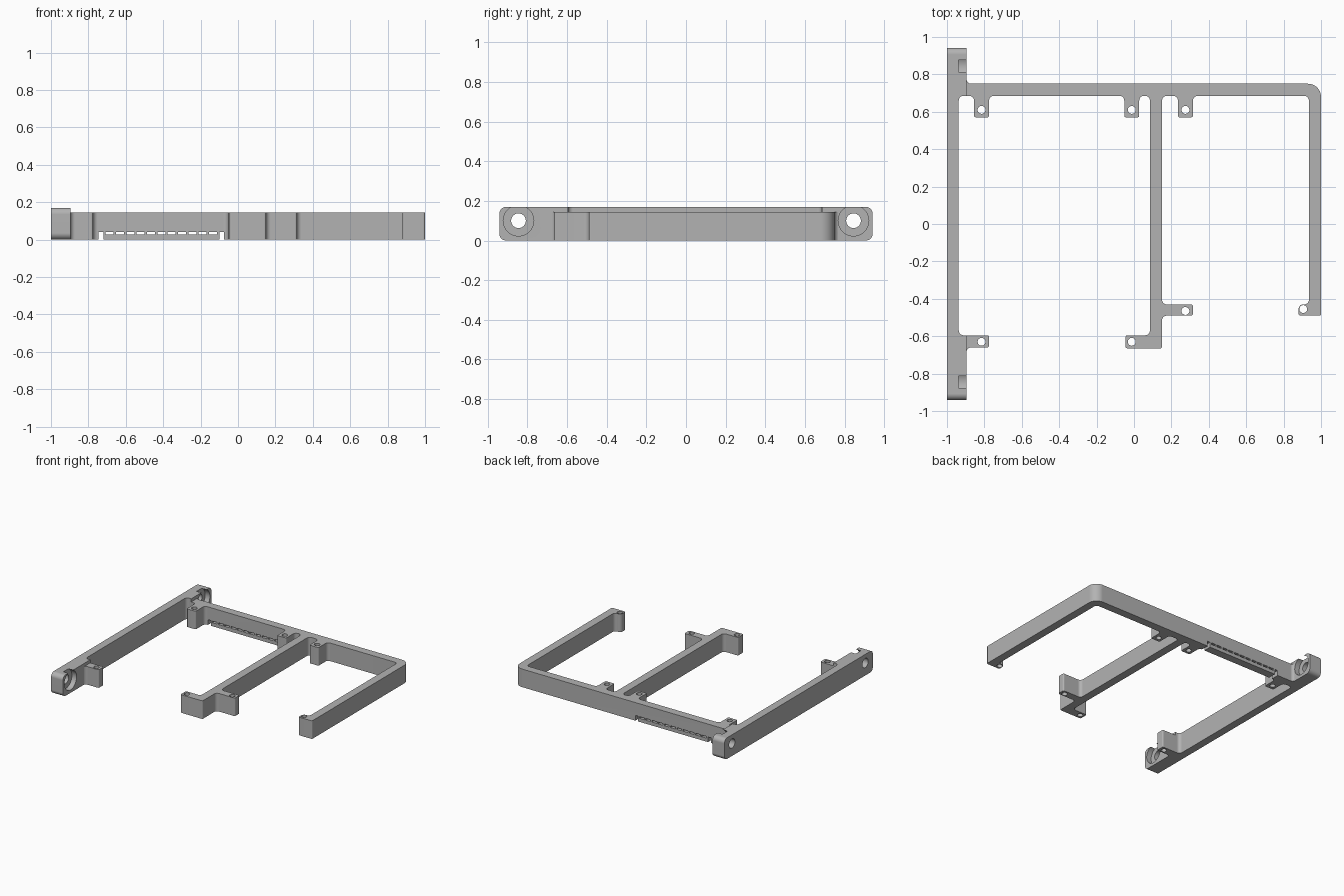
import bpy, bmesh, math
from mathutils import Vector, Matrix

if "Cube" in bpy.data.objects:
    bpy.data.objects.remove(bpy.data.objects["Cube"], do_unlink=True)

grey = bpy.data.materials.new("plain grey")
grey.use_nodes = True
grey.diffuse_color = (0.45, 0.45, 0.45, 1)
grey.node_tree.nodes["Principled BSDF"].inputs["Base Color"].default_value = grey.diffuse_color

BAR_TOP, RAIL_TOP = 0.145, 0.17
BACK_IN, BACK_OUT = 0.685, 0.75
EAR_X, RAIL_X = -0.895, -0.937


def make(name, bm):
    bmesh.ops.recalc_face_normals(bm, faces=bm.faces)
    mesh = bpy.data.meshes.new(name)
    bm.to_mesh(mesh)
    bm.free()
    mesh.materials.append(grey)
    obj = bpy.data.objects.new(name, mesh)
    bpy.context.collection.objects.link(obj)
    return obj


def rounded(points, convex, concave, special=None, steps=7):
    """Round every corner of a counter-clockwise outline."""
    special = special or {}
    out = []
    for i, p in enumerate(points):
        p = Vector(p)
        a = Vector(points[i - 1]) - p
        b = Vector(points[(i + 1) % len(points)]) - p
        turn = b.x * a.y - b.y * a.x
        r = special.get(points[i], convex if turn > 0 else concave)
        a.normalize()
        b.normalize()
        centre = p + (a + b) * r
        for k in range(steps + 1):
            t = k / steps * math.pi / 2
            out.append(centre - b * r * math.cos(t) - a * r * math.sin(t))
    return out


def prism(name, outline, low, high, along_x=False):
    """Extrude an outline along z, or a y-z outline along x."""
    bm = bmesh.new()
    verts = [bm.verts.new((low, u, v) if along_x else (u, v, low)) for u, v in outline]
    face = bm.faces.new(verts)
    top = bmesh.ops.extrude_face_region(bm, geom=[face])["geom"]
    shift = Vector((high - low, 0, 0) if along_x else (0, 0, high - low))
    bmesh.ops.translate(bm, vec=shift, verts=[v for v in top if isinstance(v, bmesh.types.BMVert)])
    return make(name, bm)


def add_box(bm, low, high):
    low, high = Vector(low), Vector(high)
    size = Matrix.Diagonal((high - low).to_4d())
    bmesh.ops.create_cube(bm, size=1, matrix=Matrix.Translation((low + high) / 2) @ size)


def cylinder(name, centre, radius, depth, along_x=False):
    bm = bmesh.new()
    turn = Matrix.Rotation(math.pi / 2, 4, 'Y') if along_x else Matrix()
    bmesh.ops.create_cone(bm, cap_ends=True, segments=40, radius1=radius, radius2=radius,
                          depth=depth, matrix=Matrix.Translation(centre) @ turn)
    return make(name, bm)


def boolean(target, tool, operation='DIFFERENCE'):
    mod = target.modifiers.new("join", 'BOOLEAN')
    mod.operation, mod.solver, mod.object = operation, 'EXACT', tool
    bpy.context.view_layer.objects.active = target
    bpy.ops.object.modifier_apply(modifier=mod.name)
    bpy.data.objects.remove(tool, do_unlink=True)


def tab(x, half=0.04, end=0.57):
    return [(x - half, BACK_IN), (x - half, end), (x + half, end), (x + half, BACK_IN)]


# Bars, arms and screw tabs in a single outline
ex, rx = EAR_X - 0.001, RAIL_X - 0.001
outer, tip = (1, BACK_OUT), (0.88, -0.43)
outline = [(-0.97, -0.75), (ex, -0.75), (ex, -0.66), (-0.775, -0.66), (-0.775, -0.595),
           (rx, -0.595), (rx, BACK_IN), *tab(-0.815), *tab(-0.012),
           (0.085, BACK_IN), (0.085, -0.595), (-0.045, -0.595), (-0.045, -0.665),
           (0.15, -0.665), (0.15, -0.49), (0.315, -0.49), (0.315, -0.43), (0.15, -0.43),
           (0.15, BACK_IN), *tab(0.275), (0.935, BACK_IN), (0.935, -0.43), tip,
           (0.88, -0.49), (1, -0.49), outer, (ex, BACK_OUT), (ex, 0.8), (-0.97, 0.8)]
frame = prism("mounting_frame", rounded(outline, 0.01, 0.025, {outer: 0.07, tip: 0.025}), 0, BAR_TOP)

# Side rail with a thicker ear at each end
end = 0.942
rail = prism("rail", rounded([(-end, 0), (end, 0), (end, RAIL_TOP), (-end, RAIL_TOP)], 0.035, 0.035),
             -1, EAR_X, along_x=True)
inset = [(RAIL_X, -0.595), (-0.8, -0.595), (-0.8, BACK_IN), (RAIL_X, BACK_IN)]
boolean(rail, prism("rail_inset", rounded(inset, 0.025, 0.025), -0.1, 0.3))
boolean(frame, rail, 'UNION')

# Bolt holes and wide recesses through the ears
for side in (-1, 1):
    y = side * 0.845
    boolean(frame, cylinder("bolt_hole", (-1, y, 0.1), 0.037, 0.5, True))
    boolean(frame, cylinder("bolt_recess", (RAIL_X + 0.1, y, 0.1), 0.077, 0.2, True))

# Screw holes in the tabs
for x, y in [(-0.815, 0.61), (-0.012, 0.61), (0.275, 0.61), (-0.815, -0.63),
             (-0.012, -0.63), (0.275, -0.465), (0.905, -0.455)]:
    boolean(frame, cylinder("screw_hole", (x, y, 0.1), 0.021, 0.5))

# Low opening in the back bar
slot_top = 0.042
bm = bmesh.new()
add_box(bm, (-0.747, 0.6, -0.1), (-0.076, 0.9, slot_top))
boolean(frame, make("opening", bm))

# Slat held in the opening by a row of small teeth
bm = bmesh.new()
left, right, count = -0.72, -0.1, 12
add_box(bm, (left, BACK_IN, 0), (right, BACK_OUT, 0.028))
for i in range(count):
    x = left + (right - left - 0.012) * i / (count - 1)
    add_box(bm, (x, BACK_IN, 0.028), (x + 0.012, BACK_OUT, slot_top))
make("slotted_slat", bm)

# Smooth fillets and holes, crisp edges elsewhere
bpy.ops.object.select_all(action='DESELECT')
frame.select_set(True)
bpy.context.view_layer.objects.active = frame
bpy.ops.object.shade_smooth_by_angle(angle=math.radians(30))
weighted = frame.modifiers.new("flat_walls", 'WEIGHTED_NORMAL')
weighted.keep_sharp = True
